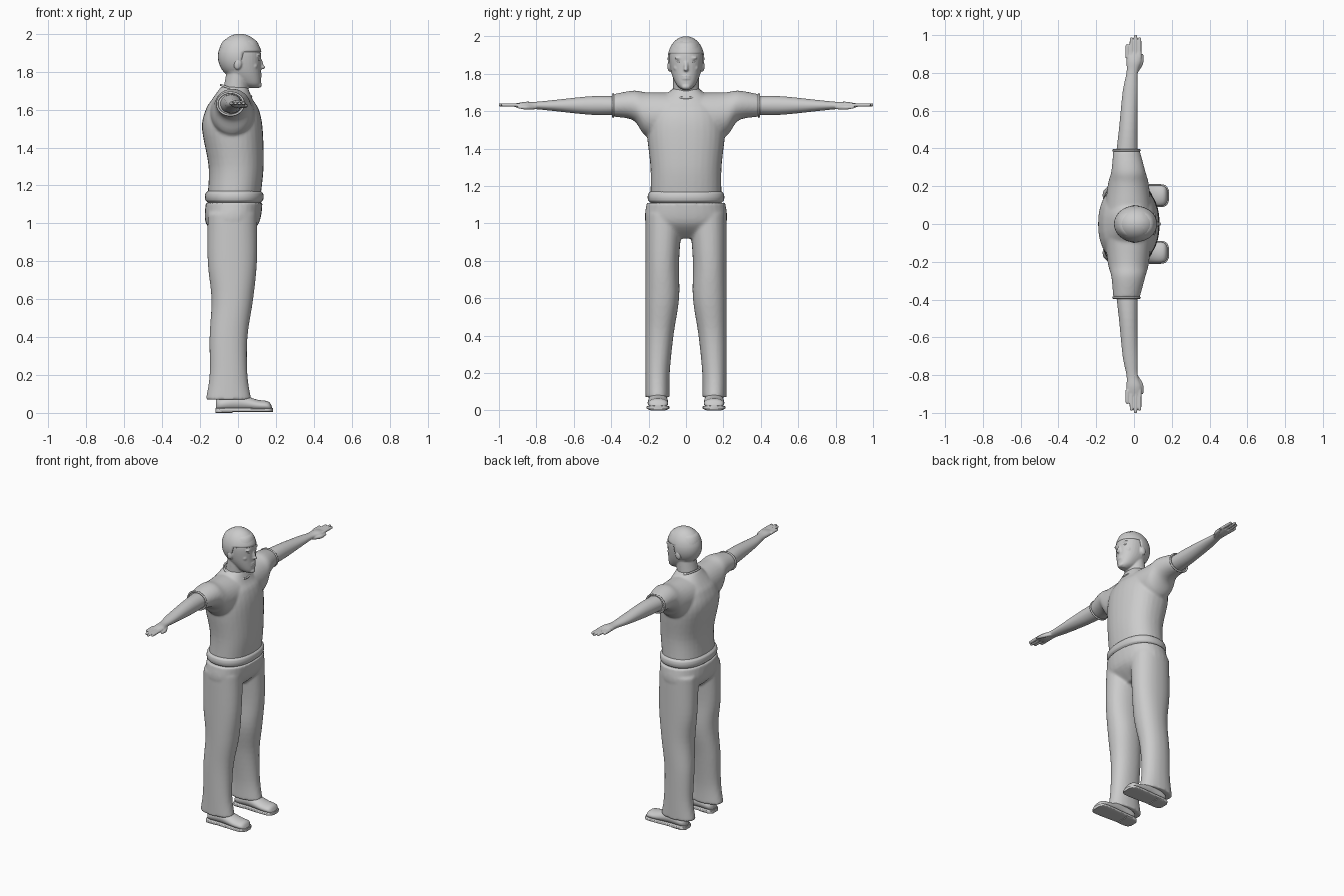
import bpy, bmesh, math
from mathutils import Matrix, Vector

if "Cube" in bpy.data.objects:
    bpy.data.objects.remove(bpy.data.objects["Cube"])

grey = bpy.data.materials.new("plain grey")
grey.use_nodes = True
grey.diffuse_color = (.6, .6, .6, 1)
grey.node_tree.nodes["Principled BSDF"].inputs["Base Color"].default_value = grey.diffuse_color


def spline(rows, steps=5):
    """Smoothly interpolate the stations of a loft."""
    smooth_rows = []
    for i in range(len(rows) - 1):
        before, start, end, after = (Vector(rows[min(max(i + k, 0), len(rows) - 1)])
                                     for k in (-1, 0, 1, 2))
        leave, arrive = (end - before) / 2, (after - start) / 2
        for step in range(steps):
            t = step / steps
            ease = t * t * (3 - 2 * t)
            smooth_rows.append(start.lerp(end, ease) + leave * t * (1 - t) ** 2
                               - arrive * t * t * (1 - t))
    return smooth_rows + [Vector(rows[-1])]


def loft(bm, axis, rows, side=1, power=2, count=32):
    """Closed tube; each row is position, two centre offsets, two radii."""
    rings = []
    for along, centre_u, centre_v, radius_u, radius_v in spline(rows):
        ring = []
        for k in range(count):
            angle = math.tau * k / count
            cosine, sine = math.cos(angle), math.sin(angle)
            u = centre_u + radius_u * math.copysign(abs(cosine) ** (2 / power), cosine)
            v = centre_v + radius_v * math.copysign(abs(sine) ** (2 / power), sine)
            x, y, z = {"x": (along, u, v), "y": (u, along, v), "z": (u, v, along)}[axis]
            ring.append(bm.verts.new((x, y * side, z)))
        rings.append(ring)
    faces = [bm.faces.new(rings[0]), bm.faces.new(reversed(rings[-1]))]
    for low, high in zip(rings, rings[1:]):
        for k in range(count):
            n = (k + 1) % count
            faces.append(bm.faces.new((low[k], high[k], high[n], low[n])))
    bmesh.ops.recalc_face_normals(bm, faces=faces)


def blob(bm, centre, size, tilt=0):
    """Ellipsoid tilted about the y axis."""
    matrix = (Matrix.Translation(centre) @ Matrix.Rotation(tilt, 4, "Y")
              @ Matrix.Diagonal((*size, 1)))
    bmesh.ops.create_uvsphere(bm, u_segments=32, v_segments=20, radius=1, matrix=matrix)


def finish(name, bm, voxel=0, softness=4):
    """Make the object; a voxel size fuses its overlapping volumes."""
    mesh = bpy.data.meshes.new(name)
    bm.to_mesh(mesh)
    bm.free()
    ob = bpy.data.objects.new(name, mesh)
    bpy.context.collection.objects.link(ob)
    mesh.materials.append(grey)
    if voxel:
        fuse = ob.modifiers.new("fuse", "REMESH")
        fuse.mode, fuse.voxel_size, fuse.use_smooth_shade = "VOXEL", voxel, True
        soften = ob.modifiers.new("soften", "SMOOTH")
        soften.iterations = softness
    else:
        bpy.ops.object.select_all(action="DESELECT")
        ob.select_set(True)
        bpy.context.view_layer.objects.active = ob
        bpy.ops.object.shade_smooth_by_angle(angle=math.radians(45))
    return ob


def trim(name, centre, u, v, thickness=.006, count=40):
    """Thin piping around an ellipse with half axes u and v."""
    curve = bpy.data.curves.new(name, "CURVE")
    curve.dimensions, curve.bevel_depth, curve.bevel_resolution = "3D", thickness, 2
    line = curve.splines.new("POLY")
    line.points.add(count - 1)
    line.use_cyclic_u = True
    for k, point in enumerate(line.points):
        angle = math.tau * k / count
        offset = math.cos(angle) * Vector(u) + math.sin(angle) * Vector(v)
        point.co = (*(Vector(centre) + offset), 1)
    curve.materials.append(grey)
    bpy.context.collection.objects.link(bpy.data.objects.new(name, curve))


sides = {"left": 1, "right": -1}

# Shirt: torso with both sleeves, hems and collar
bm = bmesh.new()
loft(bm, "z", [(1.15, -.02, 0, .14, .19), (1.3, -.01, 0, .145, .19), (1.5, -.03, 0, .16, .21),
               (1.6, -.03, 0, .14, .19), (1.65, -.03, 0, .11, .15), (1.72, -.02, 0, .07, .07)], power=2.3)
for word, side in sides.items():
    loft(bm, "y", [(0, -.03, 1.58, .13, .12), (.2, -.03, 1.58, .11, .12),
                   (.28, -.03, 1.63, .09, .08), (.39, -.04, 1.63, .07, .06)], side)
    trim(word + "_sleeve_hem", (-.04, side * .39, 1.63), (.07, 0, 0), (0, 0, .06))
finish("shirt", bm, voxel=.009)
trim("collar", (-.01, 0, 1.7), (.08, 0, -.03), (0, .08, 0))

# Waistband: a rounded roll of cloth
bm = bmesh.new()
roll = []
for step in range(7):
    bulge = .015 * math.sqrt(abs(math.sin(math.pi * step / 6)))
    roll.append((1.11 + step / 100, -.02, 0, .14 + bulge, .19 + bulge))
loft(bm, "z", roll, power=2.3, count=48)
finish("waistband", bm)

# Trousers: hips and two legs sharing one straight outer line
bm = bmesh.new()
loft(bm, "z", [(1.11, -.02, 0, .15, .21), (1, -.03, 0, .14, .215), (.92, -.03, 0, .06, .12)], power=2.3)
outer = .217
for side in sides.values():
    loft(bm, "z", [(z, x, outer - width, depth, width) for z, x, depth, width in
                   ((1.05, -.03, .13, .1), (.8, -.03, .13, .09), (.6, -.03, .11, .09),
                    (.4, -.05, .1, .075), (.2, -.05, .1, .065), (.07, -.05, .12, .065))], side, 2.2)
finish("trousers", bm, voxel=.009)

# Shoes: the sole follows the outline of the upper
outline = ((-.115, .02, .03), (-.09, .045, .035), (0, .05, .045),
           (.1, .055, .03), (.16, .05, .025), (.18, .02, .01))
for word, side in sides.items():
    bm = bmesh.new()
    loft(bm, "x", [(x, .15, height + .01, width, height) for x, width, height in outline], side)
    finish(word + "_shoe", bm)
    bm = bmesh.new()
    loft(bm, "x", [(x * 1.03, .15, .015, width + .006, .01) for x, width, height in outline], side, 5)
    loft(bm, "x", [(-.12, .15, .01, .03, .01), (-.1, .15, .01, .05, .01),
                   (-.03, .15, .01, .05, .01)], side, 5)
    finish(word + "_sole", bm)

# Bare arms with flat hands
for word, side in sides.items():
    bm = bmesh.new()
    loft(bm, "y", [(.33, -.04, 1.63, .06, .05), (.5, -.03, 1.63, .05, .05), (.7, -.02, 1.63, .04, .03),
                   (.8, -.01, 1.63, .03, .02), (.86, 0, 1.63, .04, .02), (.91, 0, 1.63, .04, .01)], side)
    for finger in range(4):
        x = .022 * finger - .036
        tip = 1 - .012 * (finger - 2) ** 2
        loft(bm, "y", [(y, x, 1.633, thick, thick) for y, thick in
                       ((.88, .01), (tip - .01, .009), (tip, .004))], side, count=12)
    loft(bm, "y", [(y, x, 1.62, thick, thick) for y, x, thick in
                   ((.8, .01, .01), (.85, .036, .013), (.9, .045, .005))], side, count=12)
    finish(word + "_arm", bm, voxel=.004, softness=3)

# Head: neck, skull, nose, chin, lips, brows, cheeks and ears
bm = bmesh.new()
loft(bm, "z", [(1.64, -.02, 0, .07, .07), (1.8, 0, 0, .06, .07)])
loft(bm, "z", [(1.715, .08, 0, .03, .02), (1.74, .06, 0, .06, .05), (1.81, .02, 0, .1, .08),
               (1.9, .01, 0, .11, .09), (1.96, .01, 0, .09, .07), (1.98, .01, 0, .05, .04)], power=2.2)
blob(bm, (.12, 0, 1.845), (.012, .012, .034), -.3)
blob(bm, (.125, 0, 1.823), (.02, .012, .01))
blob(bm, (.11, 0, 1.73), (.016, .024, .015))
for lip in (1.774, 1.787):
    blob(bm, (.116, 0, lip), (.01, .024, .007))
for side in sides.values():
    blob(bm, (.107, side * .036, 1.884), (.012, .026, .007))
    blob(bm, (.09, side * .046, 1.83), (.014, .02, .016))
    blob(bm, (0, side * .088, 1.84), (.02, .012, .03), .2)
finish("head", bm, voxel=.005, softness=3)

# Eyes
for word, side in sides.items():
    bm = bmesh.new()
    blob(bm, (.1, side * .035, 1.864), (.015, .017, .008))
    finish(word + "_eye", bm)

# Hair: a dome trimmed to a fringe in front and a nape line behind
fringe, nape, temple, slant = 1.905, 1.775, .03, .25
bm = bmesh.new()
blob(bm, (.01, 0, 1.88), (.116, .098, .12))
for point, normal in (((0, 0, fringe), (0, 0, 1)), ((0, 0, nape), (0, 0, 1)),
                      ((temple, 0, fringe), (1, 0, -slant))):
    bmesh.ops.bisect_plane(bm, geom=bm.verts[:] + bm.edges[:] + bm.faces[:],
                           plane_co=point, plane_no=normal)


def is_bare(face):
    centre = face.calc_center_median()
    in_front = centre.x - temple > slant * (centre.z - fringe)
    return centre.z < nape or (in_front and centre.z < fringe)


bmesh.ops.delete(bm, geom=[face for face in bm.faces if is_bare(face)], context="FACES")
hair = finish("hair", bm)
shell = hair.modifiers.new("thickness", "SOLIDIFY")
shell.thickness, shell.offset = .012, -1
